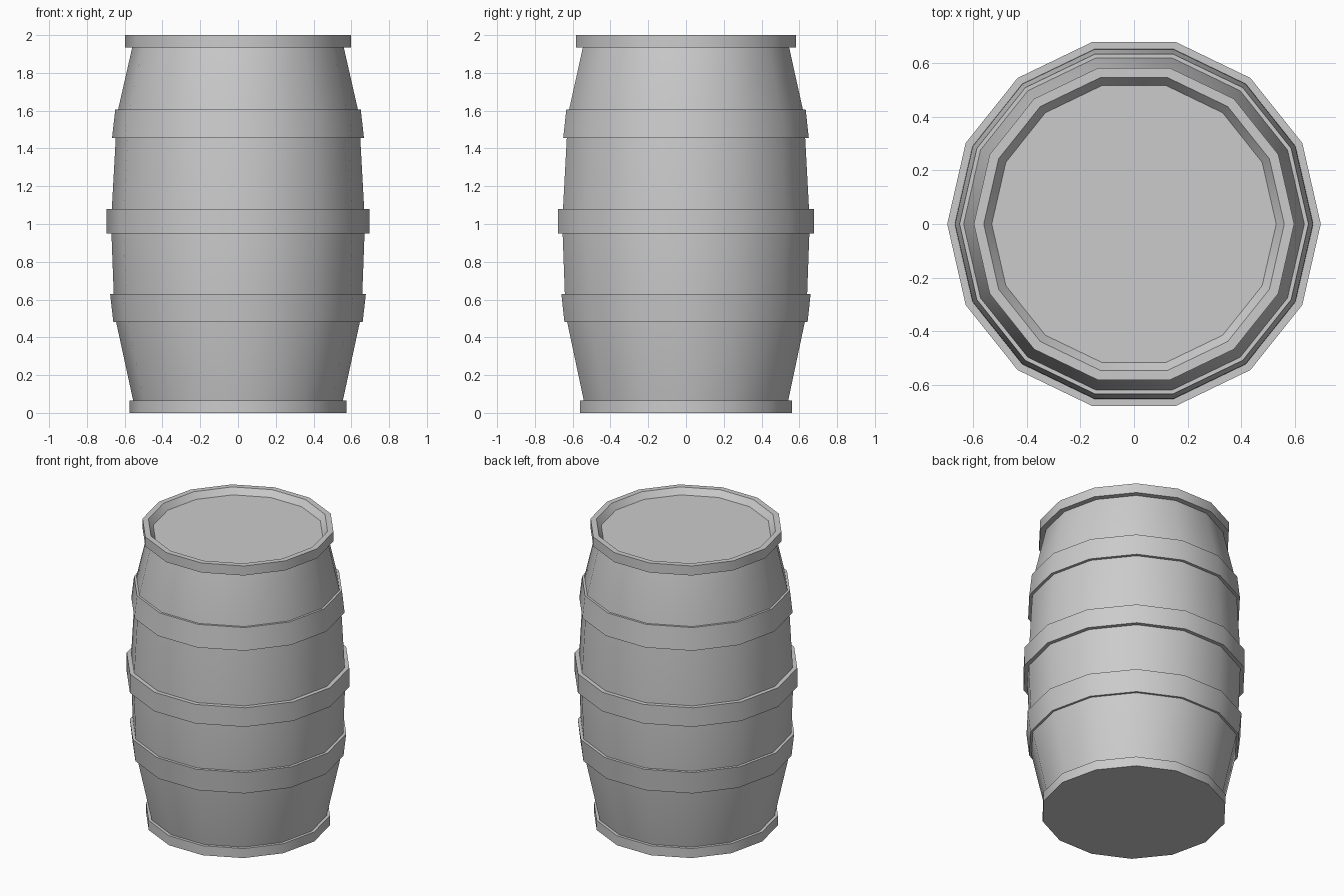
import bpy, bmesh
from math import cos, sin, tau, radians

if "Cube" in bpy.data.objects:
    bpy.data.objects.remove(bpy.data.objects["Cube"])

SIDES = 14


def lathe(name, profile, ring=False):
    """Spin a (radius, z) profile; ring closes the section, otherwise both ends are capped."""
    bm = bmesh.new()
    loops = [[bm.verts.new((r * cos(tau * i / SIDES), r * sin(tau * i / SIDES), z))
              for i in range(SIDES)] for r, z in profile]
    pairs = list(zip(loops, loops[1:]))
    if ring:
        pairs.append((loops[-1], loops[0]))
    else:
        bm.faces.new(loops[0])
        bm.faces.new(loops[-1])
    for a, b in pairs:
        for i in range(SIDES):
            j = (i + 1) % SIDES
            bm.faces.new((a[i], a[j], b[j], b[i]))
    bmesh.ops.recalc_face_normals(bm, faces=bm.faces)
    mesh = bpy.data.meshes.new(name)
    bm.to_mesh(mesh)
    bm.free()
    obj = bpy.data.objects.new(name, mesh)
    bpy.context.collection.objects.link(obj)
    bpy.ops.object.select_all(action='DESELECT')
    obj.select_set(True)
    bpy.context.view_layer.objects.active = obj
    bpy.ops.object.shade_smooth_by_angle(angle=radians(30))
    return obj


# Bulging body with flush bottom hoop, top rim and recessed lid
lathe("barrel_body", [
    (0.575, 0), (0.575, 0.065), (0.555, 0.065),
    (0.645, 0.48), (0.658, 0.63), (0.67, 0.95), (0.668, 1.08),
    (0.647, 1.46), (0.635, 1.605), (0.56, 1.935),
    (0.597, 1.935), (0.597, 2), (0.56, 2), (0.53, 1.96)])

# Raised hoops: name, bottom radius, bottom z, top radius, top z
for name, r0, z0, r1, z1 in [
        ("lower_hoop", 0.66, 0.48, 0.677, 0.63),
        ("middle_hoop", 0.696, 0.95, 0.696, 1.08),
        ("upper_hoop", 0.667, 1.455, 0.65, 1.605)]:
    lathe(name, [(r0, z0), (r1, z1), (r1 - 0.04, z1), (r0 - 0.04, z0)], ring=True)
